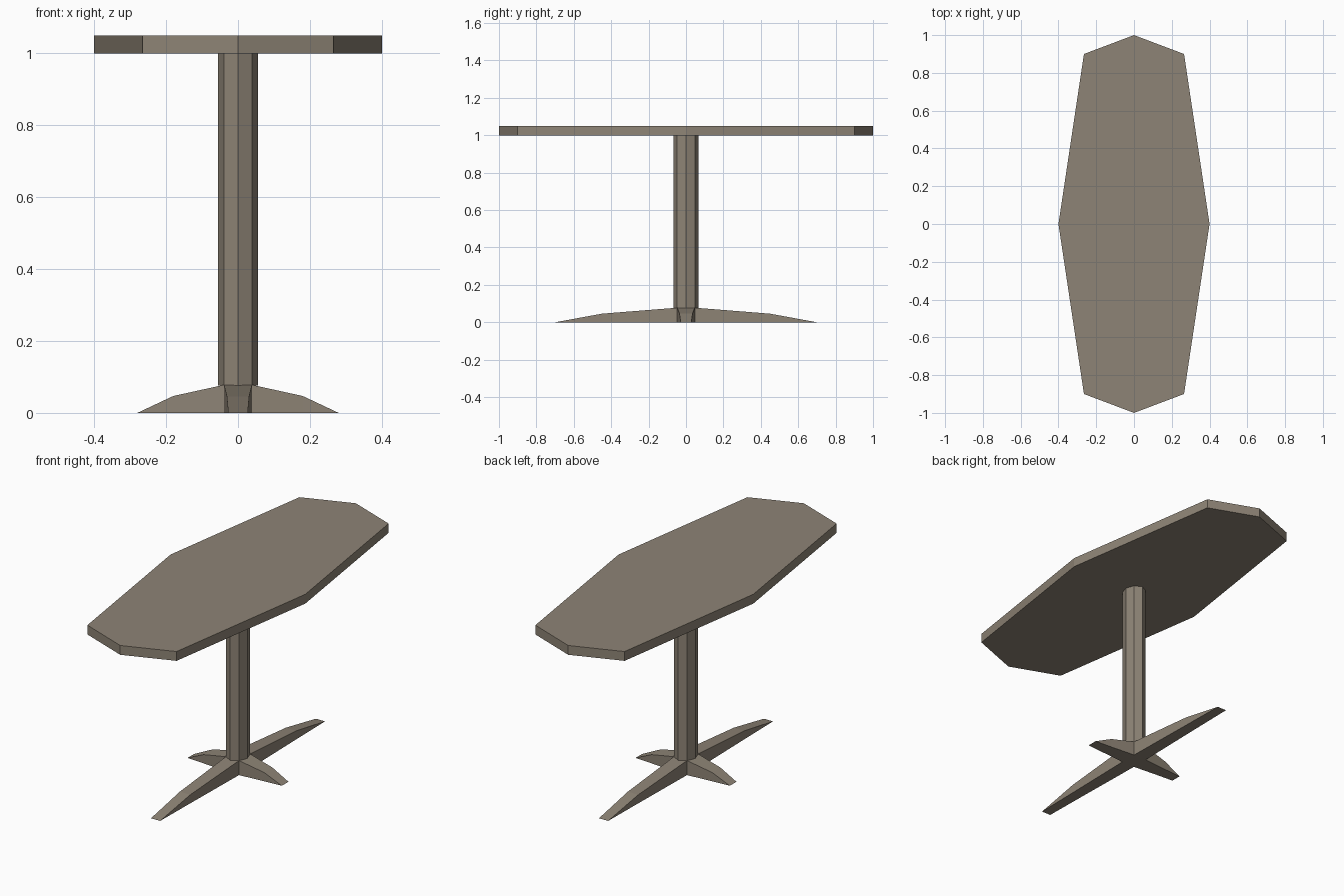
import bpy, bmesh, math

if "Cube" in bpy.data.objects:
    bpy.data.objects.remove(bpy.data.objects["Cube"])

mat = bpy.data.materials.new("warm_wood")
mat.diffuse_color = (0.27, 0.23, 0.18, 1)
mat.use_nodes = True
mat.node_tree.nodes["Principled BSDF"].inputs["Base Color"].default_value = mat.diffuse_color


def finish(name, bm):
    bmesh.ops.remove_doubles(bm, verts=bm.verts, dist=1e-5)
    bmesh.ops.recalc_face_normals(bm, faces=bm.faces)
    mesh = bpy.data.meshes.new(name)
    bm.to_mesh(mesh)
    bm.free()
    mesh.materials.append(mat)
    obj = bpy.data.objects.new(name, mesh)
    bpy.context.collection.objects.link(obj)
    return obj


def prism(name, outline, z0, z1):
    bm = bmesh.new()
    base = bm.faces.new([bm.verts.new((x, y, z0)) for x, y in outline])
    ext = bmesh.ops.extrude_face_region(bm, geom=[base], use_keep_orig=True)
    top = [v for v in ext["geom"] if isinstance(v, bmesh.types.BMVert)]
    bmesh.ops.translate(bm, verts=top, vec=(0, 0, z1 - z0))
    return finish(name, bm)


# Elongated eight-sided top
prism("table_top", [(0.4, 0), (0.265, 0.9), (0, 1), (-0.265, 0.9),
                    (-0.4, 0), (-0.265, -0.9), (0, -1), (0.265, -0.9)], 1.0, 1.05)

# Slightly oval eight-sided column
RX, RY = 0.055, 0.0665
prism("column", [(RX * math.cos(i * math.pi / 4), RY * math.sin(i * math.pi / 4))
                 for i in range(8)], 0.076, 1.0)

# Cross-shaped foot: four tapering legs joined at a central hub
HX, HY, HZ = RX * math.sqrt(0.5), RY * math.sqrt(0.5), 0.078
bm = bmesh.new()


def leg(along_y, sign, stations):
    # stations: (distance, half width, top height) from hub to tip
    def point(d, w, z):
        return bm.verts.new((w, sign * d, z) if along_y else (sign * d, w, z))
    for (d0, w0, z0), (d1, w1, z1) in zip(stations, stations[1:]):
        a, b = [(point(d0, s * w0, 0), point(d0, s * w0, z0)) for s in (-1, 1)]
        c, e = [(point(d1, s * w1, 0), point(d1, s * w1, z1)) if z1 else
                (point(d1, s * w1, 0),) for s in (-1, 1)]
        bm.faces.new((a[1], b[1], e[-1], c[-1]))
        bm.faces.new((a[0], b[0], e[0], c[0]))
        for near, far in ((a, c), (b, e)):
            bm.faces.new((near[0], near[1], *reversed(far)))


for sign in (-1, 1):
    leg(True, sign, [(HY, HX, HZ), (0.45, 0.031, 0.046), (0.7, 0.027, 0)])
    leg(False, sign, [(HX, HY, HZ), (0.18, 0.035, 0.047), (0.28, 0.028, 0)])
for z in (0, HZ):
    bm.faces.new([bm.verts.new((x, y, z)) for x, y in
                  ((HX, HY), (-HX, HY), (-HX, -HY), (HX, -HY))])
finish("cross_foot", bm)
